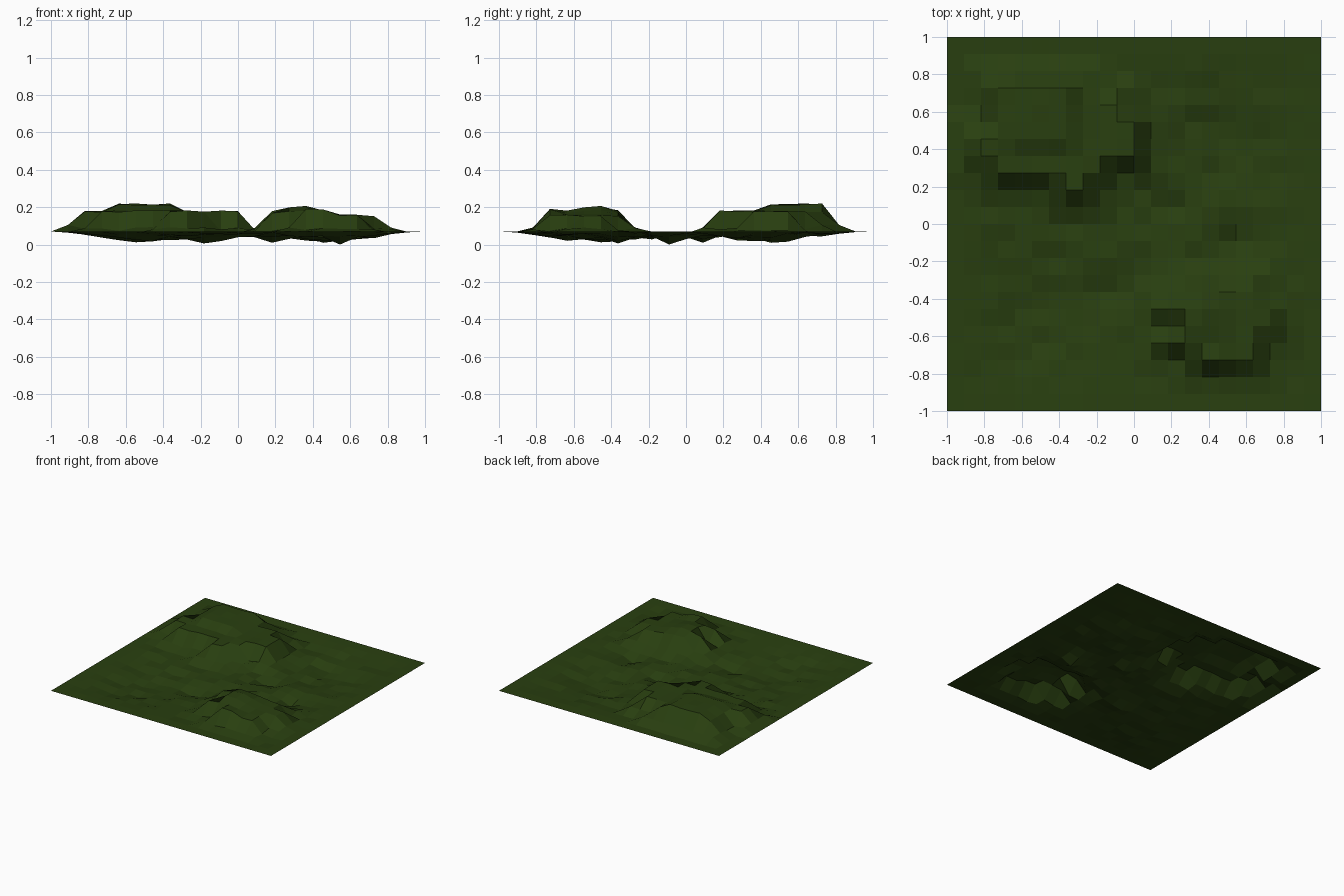
import bpy, bmesh, math, random

if "Cube" in bpy.data.objects:
    bpy.data.objects.remove(bpy.data.objects["Cube"])

random.seed(7)
N = 22            # grid cells per side
EDGE = 0.07       # height of the flat border

# Plateau outlines: grid row -> first and last raised column
NORTH_WEST = {13: (7, 8), 14: (3, 9), 15: (2, 11), 16: (2, 11),
              17: (3, 11), 18: (3, 10), 19: (3, 8)}
SOUTH_EAST = {3: (15, 18), 4: (13, 18), 5: (14, 19), 6: (13, 19), 7: (14, 18)}

# Shallow pits: x, y, depth, radius
PITS = [(-0.45, -0.45, 0.03, 0.30), (-0.18, -0.36, 0.025, 0.12),
        (0.55, -0.09, 0.04, 0.09), (0.18, 0.09, 0.03, 0.10),
        (0.55, 0.36, 0.03, 0.22), (0.45, 0.55, 0.02, 0.15)]


def bump(x, y, cx, cy, r):
    return math.exp(-((x - cx) ** 2 + (y - cy) ** 2) / (r * r))


def inside(rows, i, j):
    return j in rows and rows[j][0] <= i <= rows[j][1]


def beside(rows, i, j):
    return any(inside(rows, i + a, j + b) for a in (-1, 0, 1) for b in (-1, 0, 1))


def height(i, j, x, y):
    wobble = random.uniform(-1, 1)
    border = min(i, j, N - i, N - j)
    if border == 0:
        return EDGE
    # raised plateaus
    if inside(NORTH_WEST, i, j):
        top = 4 <= i <= 7 and 16 <= j <= 19
        return (0.215 if top else 0.178) + 0.005 * wobble
    if inside(SOUTH_EAST, i, j):
        return 0.155 + 0.055 * bump(x, y, 0.32, -0.5, 0.17) + 0.004 * wobble + (0.03 if j == 3 and i < 17 else 0)
    # rolling ground with pits
    fade = min(1, (border - 0.6) / 3)
    z = EDGE - fade * (0.014 + 0.013 * wobble)
    z -= sum(d * bump(x, y, cx, cy, r) for cx, cy, d, r in PITS)
    # foot of the plateaus
    if beside(NORTH_WEST, i, j) or beside(SOUTH_EAST, i, j):
        z = 0.082 + 0.012 * wobble
        if i == 1 or j >= 19:
            z = 0.105
    return max(z, 0.004)


bm = bmesh.new()
bmesh.ops.create_grid(bm, x_segments=N, y_segments=N, size=1)
for v in sorted(bm.verts, key=lambda v: (round(v.co.y, 3), round(v.co.x, 3))):
    i, j = round((v.co.x + 1) * N / 2), round((v.co.y + 1) * N / 2)
    v.co.z = height(i, j, v.co.x, v.co.y)
low = min(v.co.z for v in bm.verts)
for v in bm.verts:
    v.co.z -= low * (1 - v.co.z / EDGE) if v.co.z < EDGE else 0

mesh = bpy.data.meshes.new("terrain")
bm.to_mesh(mesh)
bm.free()
terrain = bpy.data.objects.new("terrain", mesh)
bpy.context.collection.objects.link(terrain)

grass = bpy.data.materials.new("grass")
grass.diffuse_color = (0.022, 0.05, 0.005, 1)
grass.use_nodes = True
grass.node_tree.nodes["Principled BSDF"].inputs["Base Color"].default_value = grass.diffuse_color
mesh.materials.append(grass)
